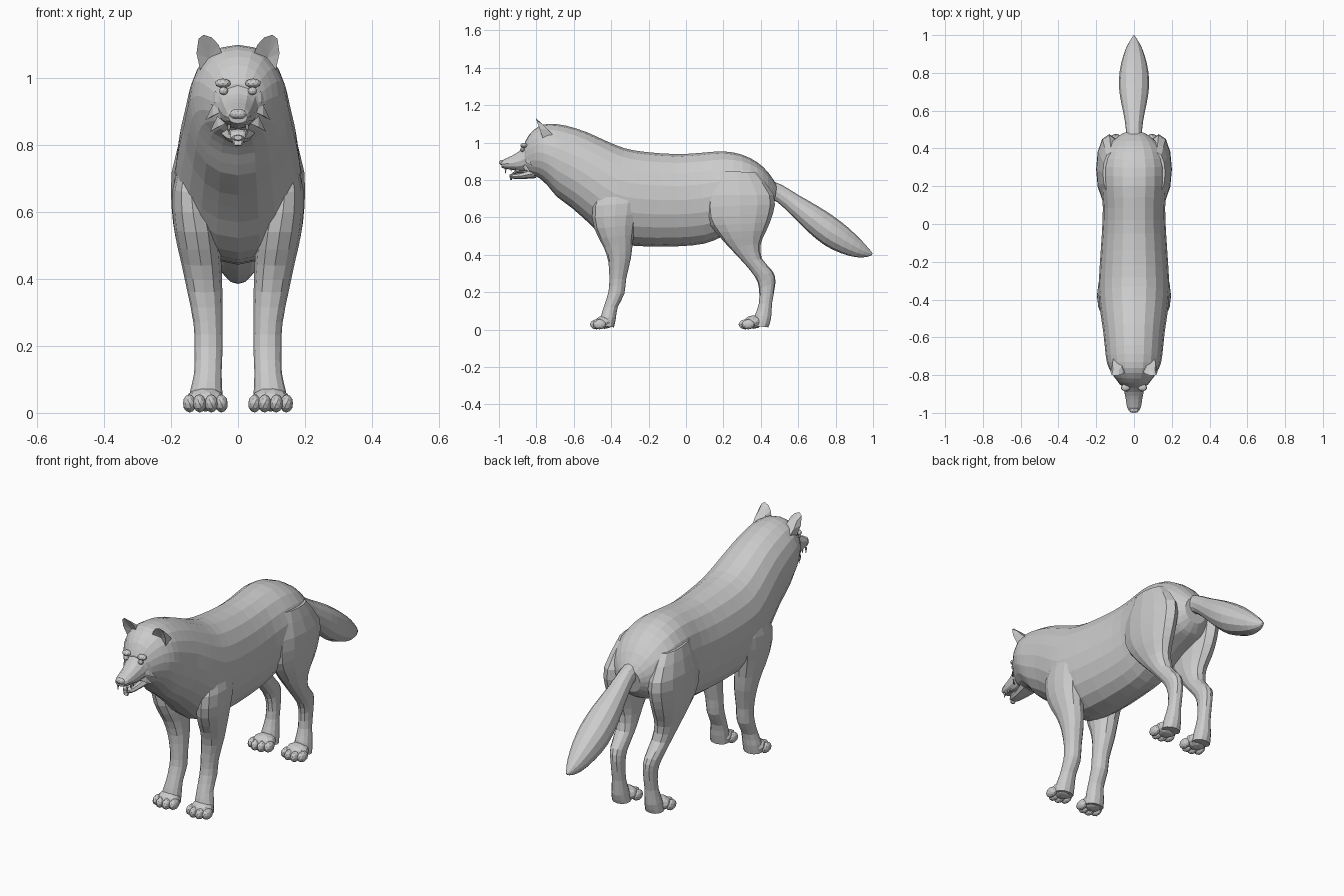
import bpy, bmesh, math
from mathutils import Vector, Matrix


def finish(name, bm, mirror=False):
    bmesh.ops.recalc_face_normals(bm, faces=bm.faces)
    me = bpy.data.meshes.new(name)
    bm.to_mesh(me)
    bm.free()
    ob = bpy.data.objects.new(name, me)
    bpy.context.collection.objects.link(ob)
    if mirror:
        ob.modifiers.new("Mirror", 'MIRROR').use_mirror_merge = False
    return ob


def catmull(a, b, c, d, t):
    return [0.5 * (2 * q + (r - p) * t + (2 * p - 5 * q + 4 * r - s) * t * t
                   + (3 * q - p - 3 * r + s) * t ** 3) for p, q, r, s in zip(a, b, c, d)]


# Loft of oval rings; row = y,z of one edge, y,z of opposite edge, half width, [centre x]
def loft(name, rows, sides=12, steps=2, mirror=False, power=0.9):
    rows = [r if len(r) == 6 else (*r, 0) for r in rows]
    n = len(rows)
    fine = []
    for i in range(n - 1):
        a, d = rows[max(i - 1, 0)], rows[min(i + 2, n - 1)]
        fine += [catmull(a, rows[i], rows[i + 1], d, k / steps) for k in range(steps)]
    fine.append(rows[-1])
    bm = bmesh.new()
    rings = []
    for ya, za, yb, zb, hw, xc in fine:
        ring = []
        for k in range(sides):
            t = 2 * math.pi * k / sides
            c, s = math.cos(t), math.sin(t)
            s = math.copysign(abs(s) ** power, s)
            ring.append(bm.verts.new((xc + hw * s, (ya + yb) / 2 + (ya - yb) / 2 * c,
                                      (za + zb) / 2 + (za - zb) / 2 * c)))
        rings.append(ring)
    for r0, r1 in zip(rings, rings[1:]):
        for k in range(sides):
            j = (k + 1) % sides
            bm.faces.new((r0[k], r0[j], r1[j], r1[k]))
    bm.faces.new(rings[0])
    bm.faces.new(rings[-1])
    return finish(name, bm, mirror)


# Several low-poly ellipsoids in one mirrored object; item = centre, radii
def blobs(name, items):
    bm = bmesh.new()
    for c, r in items:
        bmesh.ops.create_icosphere(bm, subdivisions=2, radius=1,
                                   matrix=Matrix.Translation(c) @ Matrix.Diagonal((*r, 1)))
    return finish(name, bm, True)


# Head back, neck, trunk and rump
loft("body", [
    (-.868, .985, -.87, .86, .05), (-.84, 1.04, -.83, .83, .085),
    (-.79, 1.085, -.785, .81, .12), (-.73, 1.10, -.74, .77, .143),
    (-.64, 1.09, -.69, .71, .153), (-.53, 1.055, -.61, .65, .163),
    (-.43, 1.01, -.52, .57, .177), (-.33, .97, -.42, .48, .187),
    (-.22, .95, -.27, .447, .183), (-.05, .938, -.05, .445, .17),
    (.08, .945, .10, .46, .165), (.20, .953, .20, .50, .175),
    (.30, .935, .31, .55, .175), (.38, .895, .39, .58, .155),
    (.44, .84, .43, .60, .12), (.487, .77, .465, .64, .065)], sides=20)

# Muzzle, nose, lower jaw and tongue
loft("muzzle", [
    (-.85, 1.00, -.84, .85, .065), (-.89, .955, -.88, .848, .052),
    (-.93, .93, -.92, .853, .044), (-.97, .912, -.965, .86, .037),
    (-.99, .90, -.985, .865, .028)])
blobs("nose", [((.006, -.984, .893), (.02, .016, .015))])
loft("lower_jaw", [
    (-.83, .86, -.80, .81, .05), (-.88, .84, -.87, .805, .035),
    (-.925, .832, -.92, .806, .026), (-.945, .83, -.945, .815, .012)], sides=8)
loft("tongue", [
    (-.86, .848, -.86, .836, .02), (-.91, .848, -.905, .836, .022),
    (-.935, .83, -.925, .822, .022), (-.942, .80, -.932, .798, .012)], sides=8)

# Upper canine teeth
bm = bmesh.new()
for y, length in ((-.965, .03), (-.935, .018), (-.915, .018)):
    bmesh.ops.create_cone(bm, cap_ends=True, segments=5, radius1=.001, radius2=.006, depth=length,
                          matrix=Matrix.Translation((.027, y, .862 - length / 2)))
finish("teeth", bm, True)

# Eyes and brow
blobs("eyes", [((.043, -.875, .962), (.014, .012, .012))])
blobs("brows", [((.045, -.866, .985), (.024, .02, .014))])

# Cheek fur tufts
bm = bmesh.new()
for x, y, z in ((.068, -.855, .94), (.075, -.85, .90), (.062, -.86, .865)):
    base = [bm.verts.new((x, y, z + h)) for h in (.022, -.012)]
    base.append(bm.verts.new((x - .025, y - .012, z)))
    tip = bm.verts.new((x + .022, y + .03, z - .025))
    bm.faces.new(base)
    for k in range(3):
        bm.faces.new((base[k], base[(k + 1) % 3], tip))
finish("cheek_tufts", bm, True)

# Ears: cupped outline with a hollow front and rounded back
outline = [(.048, 1.075), (.058, 1.10), (.078, 1.122), (.103, 1.13),
           (.118, 1.118), (.124, 1.075), (.113, 1.025)]
bm = bmesh.new()
rim = [bm.verts.new((x, -.775 - (z - 1.05) * .35, z)) for x, z in outline]
inner = bm.verts.new((.088, -.765, 1.06))
back = [bm.verts.new((.088 + (x - .088) * .75, -.72 - (z - 1.05) * .75, 1.05 + (z - 1.05) * .75))
        for x, z in outline]
root = bm.verts.new((.085, -.70, 1.03))
for k in range(len(rim)):
    j = (k + 1) % len(rim)
    bm.faces.new((rim[k], rim[j], inner))
    bm.faces.new((rim[k], rim[j], back[j], back[k]))
    bm.faces.new((back[k], back[j], root))
finish("ears", bm, True)

# Legs
loft("front_legs", [
    (-.44, .80, -.27, .80, .03, .13), (-.50, .66, -.25, .68, .055, .14),
    (-.49, .54, -.27, .56, .066, .125), (-.44, .44, -.285, .46, .06, .11),
    (-.415, .36, -.295, .38, .053, .10), (-.41, .27, -.32, .27, .043, .09),
    (-.415, .20, -.33, .19, .042, .088), (-.44, .12, -.365, .12, .041, .09),
    (-.455, .07, -.375, .06, .048, .095), (-.46, .02, -.385, .012, .05, .097)], mirror=True)
loft("hind_legs", [
    (.16, .85, .38, .84, .045, .12), (.11, .72, .47, .72, .068, .13),
    (.11, .60, .465, .62, .068, .13), (.16, .52, .43, .53, .062, .125),
    (.23, .44, .40, .46, .052, .115), (.31, .355, .405, .38, .045, .105),
    (.37, .28, .465, .31, .038, .10), (.39, .22, .478, .25, .033, .095),
    (.39, .14, .46, .14, .033, .095), (.37, .08, .455, .06, .042, .097),
    (.36, .02, .44, .012, .048, .097)], mirror=True)

# Paws: pad plus four toes
for name, y in (("front_paws", -.45), ("hind_paws", .345)):
    items = [((.097, y + .015, .04), (.058, .052, .036))]
    for x, dy in ((.05, -.012), (.08, -.028), (.115, -.028), (.145, -.012)):
        items.append(((x, y + dy, .028), (.02, .036, .027)))
    blobs(name, items)

# Bushy tail
loft("tail", [
    (.44, .80, .44, .70, .045), (.51, .775, .49, .68, .043),
    (.60, .72, .565, .61, .055), (.70, .663, .65, .525, .074),
    (.79, .605, .74, .452, .08), (.87, .543, .83, .408, .068),
    (.94, .475, .91, .387, .045), (.98, .43, .965, .388, .02),
    (.998, .408, .992, .398, .005)], sides=12)
